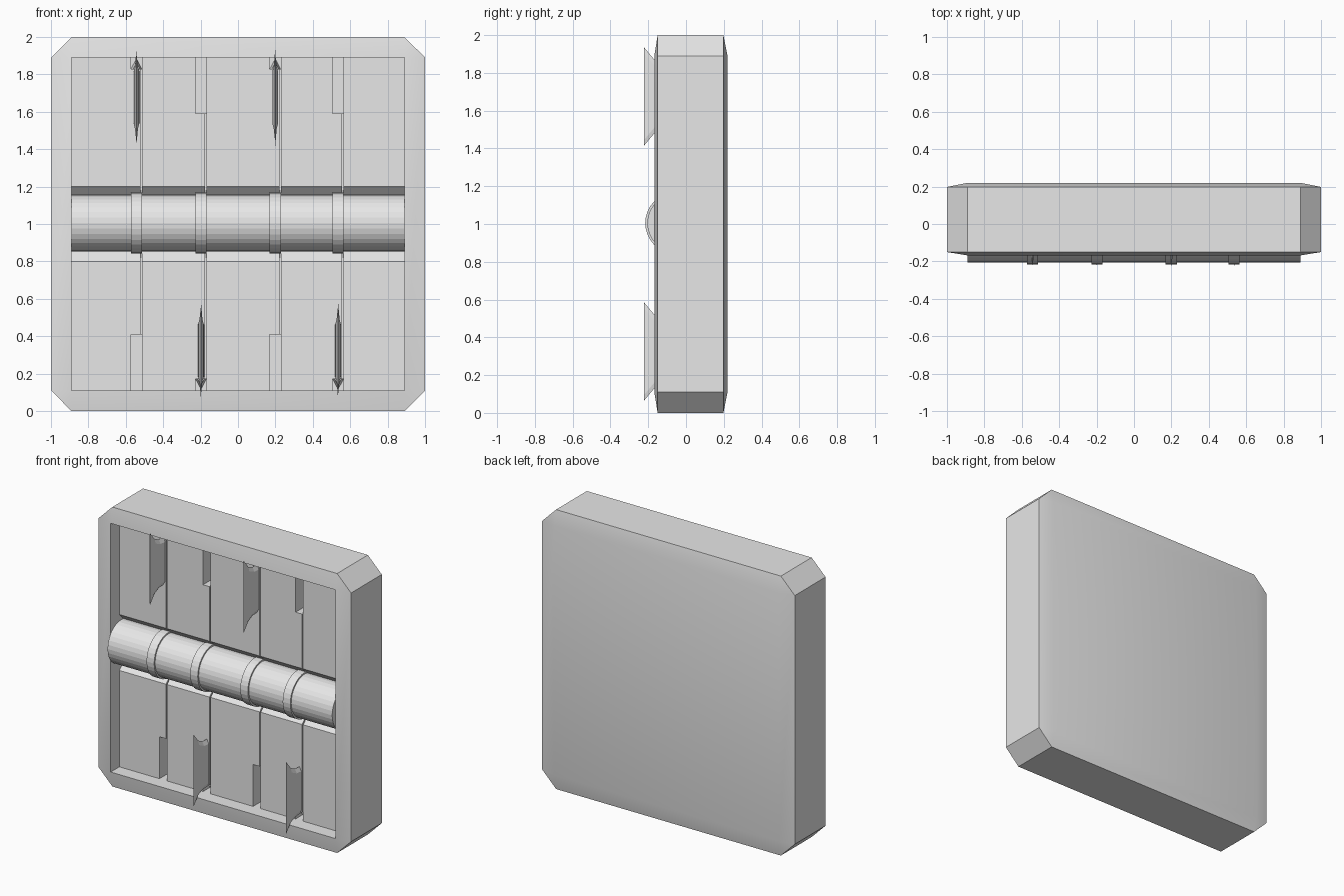
import bpy, bmesh, math
from mathutils import Matrix

if "Cube" in bpy.data.objects:
    bpy.data.objects.remove(bpy.data.objects["Cube"], do_unlink=True)

# One plain grey for everything
grey = bpy.data.materials.new("plain_grey")
grey.use_nodes = True
grey.diffuse_color = (0.8, 0.8, 0.8, 1)
grey.node_tree.nodes["Principled BSDF"].inputs["Base Color"].default_value = (0.8, 0.8, 0.8, 1)


def finish(name, bm):
    bmesh.ops.recalc_face_normals(bm, faces=bm.faces)
    mesh = bpy.data.meshes.new(name)
    bm.to_mesh(mesh)
    bm.free()
    mesh.materials.append(grey)
    obj = bpy.data.objects.new(name, mesh)
    bpy.context.collection.objects.link(obj)
    return obj


def loft(name, rings):
    """Skin between rings of equal point count and cap both ends."""
    bm = bmesh.new()
    loops = [[bm.verts.new(p) for p in ring] for ring in rings]
    n = len(loops[0])
    for a, b in zip(loops, loops[1:]):
        for i in range(n):
            j = (i + 1) % n
            bm.faces.new((a[i], a[j], b[j], b[i]))
    bm.faces.new(loops[0])
    bm.faces.new(loops[-1])
    return finish(name, bm)


def box(name, x0, x1, y0, y1, z0, z1):
    ring = [(x0, z0), (x1, z0), (x1, z1), (x0, z1)]
    return loft(name, [[(x, y, z) for x, z in ring] for y in (y0, y1)])


def rod(name, x0, x1, radius):
    bm = bmesh.new()
    place = Matrix.Translation(((x0 + x1) / 2, AXLE_Y, AXLE_Z)) @ Matrix.Rotation(math.pi / 2, 4, 'Y')
    bmesh.ops.create_cone(bm, cap_ends=True, segments=32, radius1=radius, radius2=radius,
                          depth=x1 - x0, matrix=place)
    return finish(name, bm)


INNER = 0.89          # half width of the recess
FLOOR = -0.07         # recess floor
AXLE_Y, AXLE_Z = -0.053, 1.005
COLUMNS = [-0.543, -0.198, 0.199, 0.535]
SLOT = 0.03           # half width of a slot

# Body: chamfered block with shallow bevelled front and back
bm = bmesh.new()
for y, flat in ((-0.168, True), (-0.15, False), (0.198, False), (0.22, True)):
    for sx in (-1, 1):
        for sz in (-1, 1):
            corners = [(INNER, INNER)] if flat else [(1, INNER), (INNER, 1)]
            for x, z in corners:
                bm.verts.new((sx * x, y, 1 + sz * z))
bmesh.ops.convex_hull(bm, input=bm.verts)
bmesh.ops.dissolve_limit(bm, angle_limit=0.01, verts=bm.verts, edges=bm.edges)
body = finish("body", bm)

# Recess and axle channel
low, high = 1 - INNER, 1 + INNER
cutters = [box("recess_cutter", -INNER, INNER, -0.4, FLOOR, low, high)]
profile = [(-0.1, 0.8), (FLOOR, 0.8), (0.04, 0.91), (0.04, 1.09), (FLOOR, 1.2), (-0.1, 1.2)]
cutters.append(loft("channel_cutter", [[(x, y, z) for y, z in profile] for x in (-INNER, INNER)]))

# Seams, blade slots and hook notches, alternating between the two halves
for i, x in enumerate(COLUMNS):
    slot_z, notch_z = (low, 0.41), (1.83, high)
    if i % 2:
        slot_z, notch_z = (1.59, high), (low, 0.17)
    cutters.append(box("seam_cutter", x + SLOT - 0.008, x + SLOT, -0.1, -0.02, low, high))
    cutters.append(box("slot_cutter", x - SLOT, x + SLOT, -0.1, 0.05, *slot_z))
    cutters.append(box("notch_cutter", x - SLOT, x + SLOT, -0.1, 0.02, *notch_z))

bpy.context.view_layer.objects.active = body
for cutter in cutters:
    cutter.hide_render = True
    mod = body.modifiers.new("cut", 'BOOLEAN')
    mod.operation = 'DIFFERENCE'
    mod.solver = 'EXACT'
    mod.object = cutter
    bpy.ops.object.modifier_apply(modifier=mod.name)
    bpy.data.objects.remove(cutter, do_unlink=True)

# Axle with its collars
rod("axle", -INNER + 0.001, INNER - 0.001, 0.152)
for i, x in enumerate(COLUMNS):
    rod(f"collar_{i + 1}", x - SLOT, x + SLOT, 0.163)

# Blades: flared cutting edge, thicker lens-shaped root
SECTIONS = [(-0.222, 1.415, 1.935, 0.0008), (-0.168, 1.48, 1.87, 0.008),
            (-0.12, 1.503, 1.85, 0.014), (-0.03, 1.51, 1.845, 0.016)]
for i, x in enumerate(COLUMNS):
    flip = (lambda z: 2 - z) if i % 2 else (lambda z: z)
    rings = []
    for y, z0, z1, t in SECTIONS:
        ring = [(0, z0), (t, z0 + 0.03), (t, z1 - 0.03), (0, z1), (-t, z1 - 0.03), (-t, z0 + 0.03)]
        rings.append([(x + dx, y, flip(z)) for dx, z in ring])
    loft(f"blade_{i + 1}", rings)

    # Small pointed hook holding the blade against the frame
    hook = [(-0.028, 1.83), (0, 1.885), (0.028, 1.83), (0, 1.8)]
    loft(f"hook_{i + 1}", [[(x + dx * s, y, flip(1.83 + (z - 1.83) * s)) for dx, z in hook]
                           for y, s in ((0.02, 1), (-0.04, 0.6))])

# Soften only the shallow bevels of the body
bpy.ops.object.select_all(action='DESELECT')
body.select_set(True)
bpy.context.view_layer.objects.active = body
bpy.ops.object.shade_smooth_by_angle(angle=math.radians(20))
